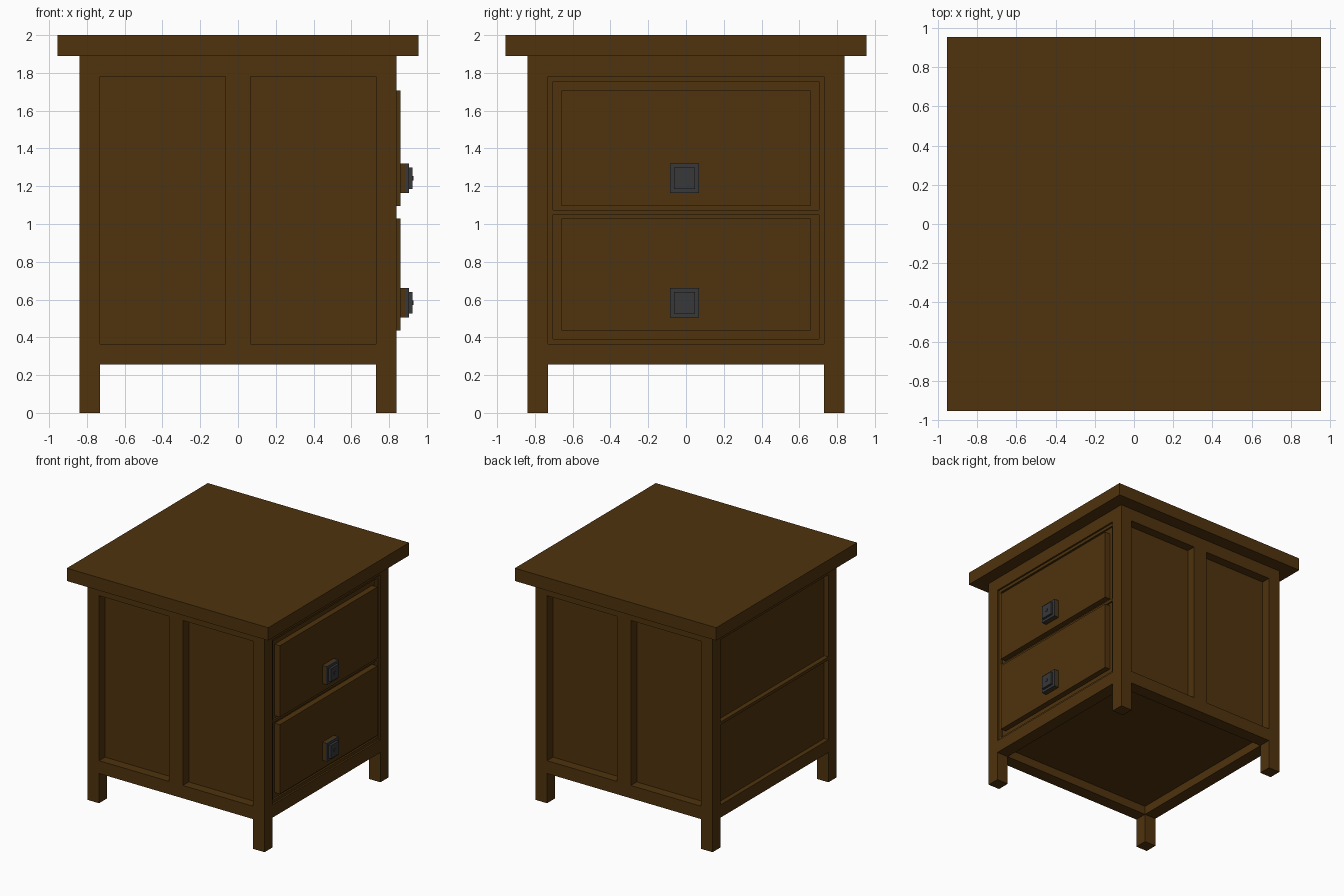
import bpy, bmesh
from mathutils import Vector

if "Cube" in bpy.data.objects:
    bpy.data.objects.remove(bpy.data.objects["Cube"])


def material(name, rgb):
    m = bpy.data.materials.new(name)
    m.diffuse_color = (*rgb, 1)
    m.use_nodes = True
    m.node_tree.nodes["Principled BSDF"].inputs["Base Color"].default_value = m.diffuse_color
    return m


WOOD = material("dark brown wood", (0.078, 0.033, 0.004))
METAL = material("dark grey metal", (0.04, 0.04, 0.042))


def box(name, x, y, z, mat=WOOD):
    """Axis-aligned box from (min, max) ranges."""
    bm = bmesh.new()
    bmesh.ops.create_cube(bm, size=1)
    size = Vector((x[1] - x[0], y[1] - y[0], z[1] - z[0]))
    mid = Vector((sum(x) / 2, sum(y) / 2, sum(z) / 2))
    for v in bm.verts:
        v.co = Vector(a * b for a, b in zip(v.co, size)) + mid
    me = bpy.data.meshes.new(name)
    bm.to_mesh(me)
    bm.free()
    me.materials.append(mat)
    ob = bpy.data.objects.new(name, me)
    bpy.context.collection.objects.link(ob)
    return ob


def side(s, a, b):
    """Range a..b, mirrored when s is -1."""
    return (a, b) if s > 0 else (-b, -a)


OUT, INN = 0.84, 0.73          # outer and inner faces of the frame
LOW, OPEN0, OPEN1, HIGH = 0.255, 0.365, 1.78, 1.89

# table top
box("table_top", (-0.955, 0.955), (-0.955, 0.955), (HIGH, 2.0))

# corner posts
for sx in (-1, 1):
    for sy in (-1, 1):
        box("corner_post", side(sx, INN, OUT), side(sy, INN, OUT), (0, HIGH))

# rails on all four sides
for s in (-1, 1):
    for z in ((LOW, OPEN0), (OPEN1, HIGH)):
        box("side_rail", (-INN, INN), side(s, INN, OUT), z)
        box("end_rail", side(s, INN, OUT), (-INN, INN), z)
    # recessed side panels with a centre stile
    box("side_panel", (-INN, INN), side(s, INN, 0.76), (OPEN0, OPEN1))
    box("centre_stile", (-0.065, 0.065), side(s, 0.76, OUT), (OPEN0, OPEN1))

# floor, and back panel with a thin divider
box("floor_panel", (-INN, INN), (-INN, INN), (0.33, OPEN0))
box("back_panel", (-0.80, -INN), (-INN, INN), (OPEN0, OPEN1))
box("back_divider", (-OUT, -0.80), (-INN, INN), (1.05, 1.075))

# drawer opening lip and divider
LIP = (INN, 0.825)
for s in (-1, 1):
    box("lip_upright", LIP, side(s, 0.703, INN), (OPEN0, OPEN1))
for z in ((OPEN0, 0.39), (1.05, 1.075), (1.755, OPEN1)):
    box("lip_rail", LIP, (-0.703, 0.703), z)

# drawers: backing, raised front, square pull
for back, front, pull in (((0.39, 1.05), (0.435, 1.03), 0.583),
                          ((1.075, 1.755), (1.095, 1.707), 1.242)):
    box("drawer_backing", (INN, 0.81), (-0.703, 0.703), back)
    box("drawer_front", (0.81, 0.86), (-0.66, 0.66), front)
    for name, x, h, mat in (("pull_block", (0.86, 0.885), 0.078, WOOD),
                            ("pull_plate", (0.885, 0.905), 0.078, METAL),
                            ("pull_face", (0.905, 0.925), 0.056, METAL),
                            ("pull_stud", (0.925, 0.928), 0.012, METAL)):
        box(name, x, (-0.008 - h, -0.008 + h), (pull - h, pull + h), mat)
